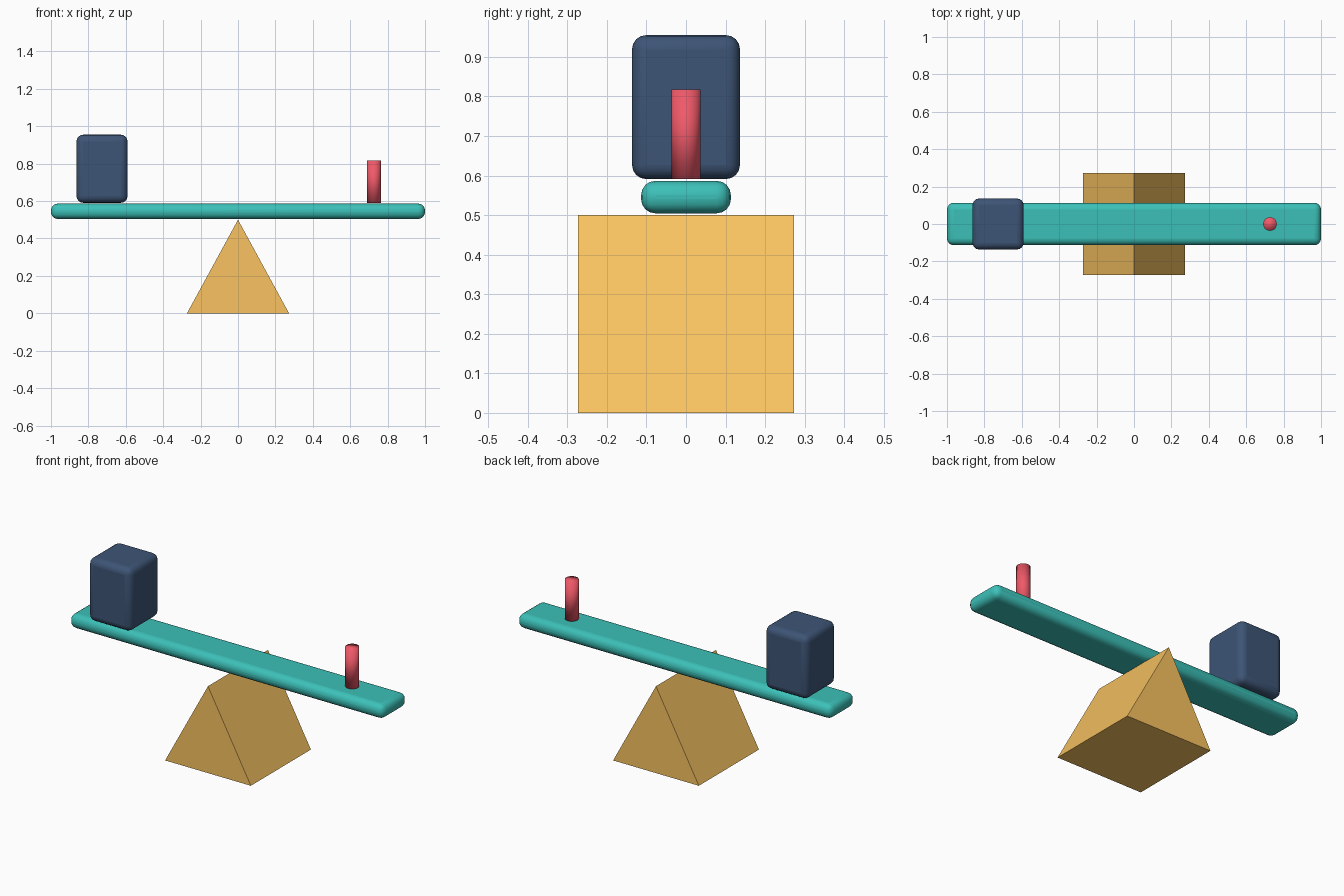
import bpy, bmesh, math

if "Cube" in bpy.data.objects:
    bpy.data.objects.remove(bpy.data.objects["Cube"])

def paint(obj, name, color):
    mat = bpy.data.materials.new(name)
    mat.diffuse_color = (*color, 1)
    mat.use_nodes = True
    mat.node_tree.nodes["Principled BSDF"].inputs["Base Color"].default_value = mat.diffuse_color
    obj.data.materials.append(mat)

def smooth(obj, by_angle=True):
    bpy.ops.object.select_all(action='DESELECT')
    obj.select_set(True)
    bpy.context.view_layer.objects.active = obj
    if by_angle:
        bpy.ops.object.shade_smooth_by_angle(angle=math.radians(35))
    else:
        bpy.ops.object.shade_smooth()

def rounded_box(name, size, center, radius, color):
    bpy.ops.mesh.primitive_cube_add(size=1, location=center)
    obj = bpy.context.object
    obj.name = name
    for v in obj.data.vertices:
        v.co = [c * s for c, s in zip(v.co, size)]
    bev = obj.modifiers.new("rounding", 'BEVEL')
    bev.width = radius
    bev.segments = 4
    smooth(obj)
    paint(obj, name + "_paint", color)
    return obj

# triangular fulcrum: profile extruded along y
half = 0.273
bm = bmesh.new()
face = bm.faces.new([bm.verts.new(p) for p in
                     ((-half, -half, 0), (half, -half, 0), (0, -half, 0.5))])
ext = bmesh.ops.extrude_face_region(bm, geom=[face])
bmesh.ops.translate(bm, vec=(0, 2 * half, 0),
                    verts=[g for g in ext["geom"] if isinstance(g, bmesh.types.BMVert)])
bmesh.ops.recalc_face_normals(bm, faces=bm.faces)
mesh = bpy.data.meshes.new("fulcrum")
bm.to_mesh(mesh)
bm.free()
fulcrum = bpy.data.objects.new("fulcrum", mesh)
bpy.context.collection.objects.link(fulcrum)
paint(fulcrum, "fulcrum_paint", (0.95, 0.55, 0.12))

# balance plank
rounded_box("plank", (2, 0.227, 0.082), (0, 0, 0.5455), 0.036, (0.045, 0.53, 0.48))

# heavy block on the left
rounded_box("heavy_block", (0.273, 0.273, 0.364), (-0.727, 0, 0.773), 0.036, (0.047, 0.09, 0.18))

# light peg on the right
bpy.ops.mesh.primitive_cylinder_add(vertices=32, radius=0.0364, depth=0.227,
                                    location=(0.727, 0, 0.7045))
peg = bpy.context.object
peg.name = "light_peg"
smooth(peg, by_angle=False)
paint(peg, "light_peg_paint", (0.87, 0.1, 0.14))
